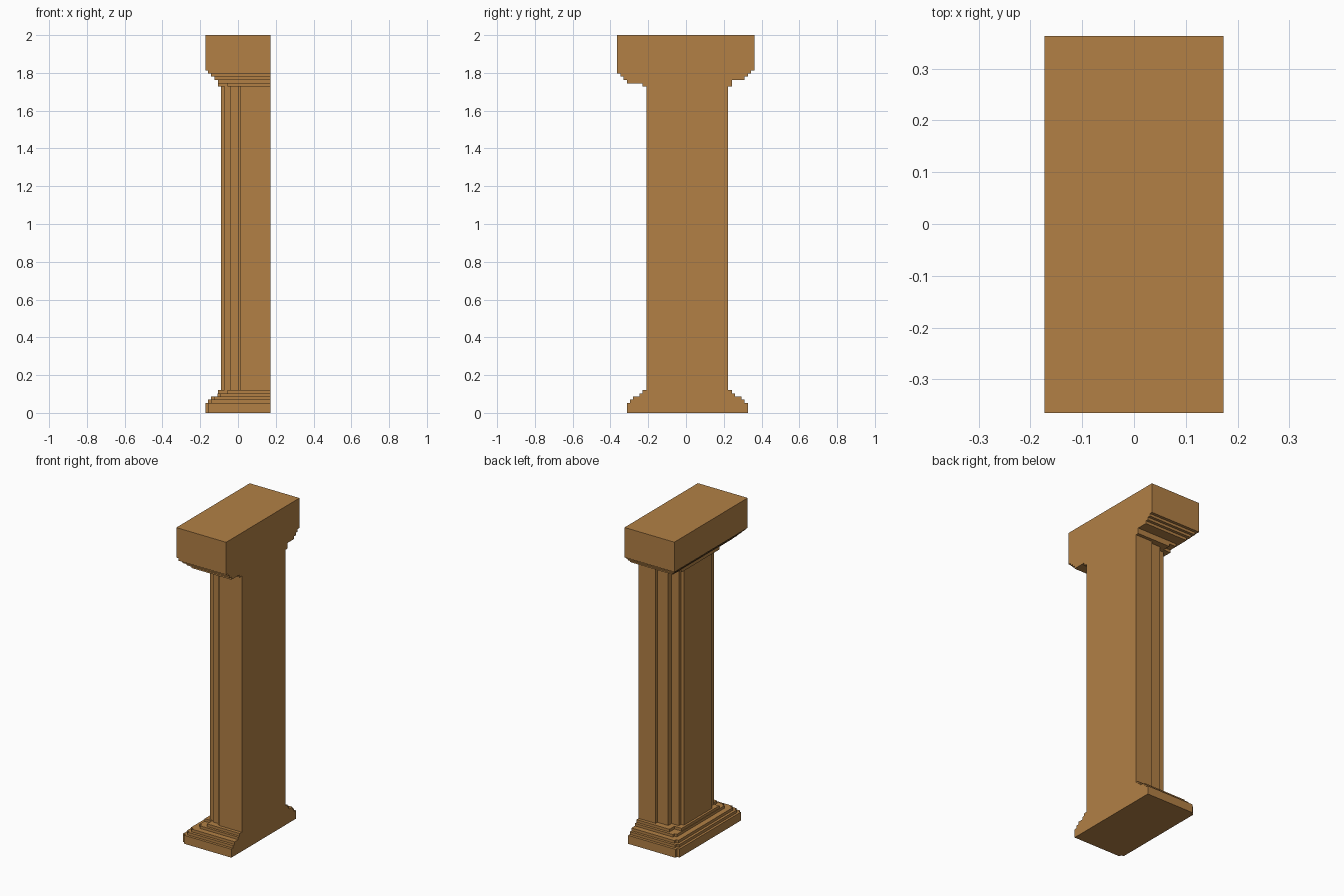
import bpy
import bmesh

cube = bpy.data.objects.get("Cube")
if cube:
    bpy.data.objects.remove(cube, do_unlink=True)

WALL = 0.173   # flat side of the half column
STEP = 0.0165  # size of one moulding step

wood = bpy.data.materials.new("warm brown")
wood.use_nodes = True
colour = (0.445, 0.216, 0.06, 1)
wood.diffuse_color = colour
wood.node_tree.nodes["Principled BSDF"].inputs["Base Color"].default_value = colour


def staircase(corners):
    """Plan path stepping from the wall through each outer corner."""
    path, x_prev = [], WALL
    for x, y in corners:
        path += [(x_prev, y), (x, y)]
        x_prev = x
    return path


def add_prism(bm, front, back, z0, z1):
    plan = staircase(front) + staircase(back)[::-1]
    face = bm.faces.new([bm.verts.new((x, y, z0)) for x, y in plan])
    top = bmesh.ops.extrude_face_region(bm, geom=[face])["geom"]
    verts = [v for v in top if isinstance(v, bmesh.types.BMVert)]
    bmesh.ops.translate(bm, verts=verts, vec=(0, 0, z1 - z0))


def make_part(name, prisms):
    bm = bmesh.new()
    for prism in prisms:
        add_prism(bm, *prism)
    bmesh.ops.recalc_face_normals(bm, faces=bm.faces[:])
    mesh = bpy.data.meshes.new(name)
    bm.to_mesh(mesh)
    bm.free()
    mesh.materials.append(wood)
    obj = bpy.data.objects.new(name, mesh)
    bpy.context.collection.objects.link(obj)


def layer(z0, z1, x, y0, y1, notch=0.0):
    """Slab against the wall, with an optional square notch in its outer corners."""
    if notch:
        return ([(x + notch, y0), (x, y0 + notch)],
                [(x + notch, y1), (x, y1 - notch)], z0, z1)
    return ([(x, y0)], [(x, y1)], z0, z1)


# Stepped base, widest at the floor
make_part("base", [
    layer(0.0, 0.053, -0.173, -0.313, 0.327, STEP),
    layer(0.053, 0.07, -0.158, -0.297, 0.310, STEP),
    layer(0.07, 0.087, -0.142, -0.280, 0.294, STEP),
    layer(0.087, 0.103, -0.108, -0.245, 0.260, STEP),
    layer(0.103, 0.12, -0.105, -0.230, 0.243, 0.05),
])

# Shaft with stepped pilaster corners
shaft_front = [(0.013, -0.209), (0.0, -0.2), (-0.04, -0.19),
               (-0.071, -0.174), (-0.091, -0.126)]
shaft_back = [(0.055, 0.223), (-0.02, 0.205), (-0.071, 0.172), (-0.091, 0.15)]
make_part("shaft", [(shaft_front, shaft_back, 0.12, 1.728)])

# Capital: mouldings that widen up to the top block
make_part("capital", [
    layer(1.728, 1.745, -0.105, -0.230, 0.243, 0.05),
    layer(1.745, 1.763, -0.105, -0.313, 0.243),
    layer(1.763, 1.78, -0.125, -0.330, 0.310),
    layer(1.78, 1.796, -0.142, -0.348, 0.328),
    layer(1.796, 1.812, -0.158, -0.365, 0.345),
    layer(1.812, 2.0, -0.173, -0.365, 0.363),
])
